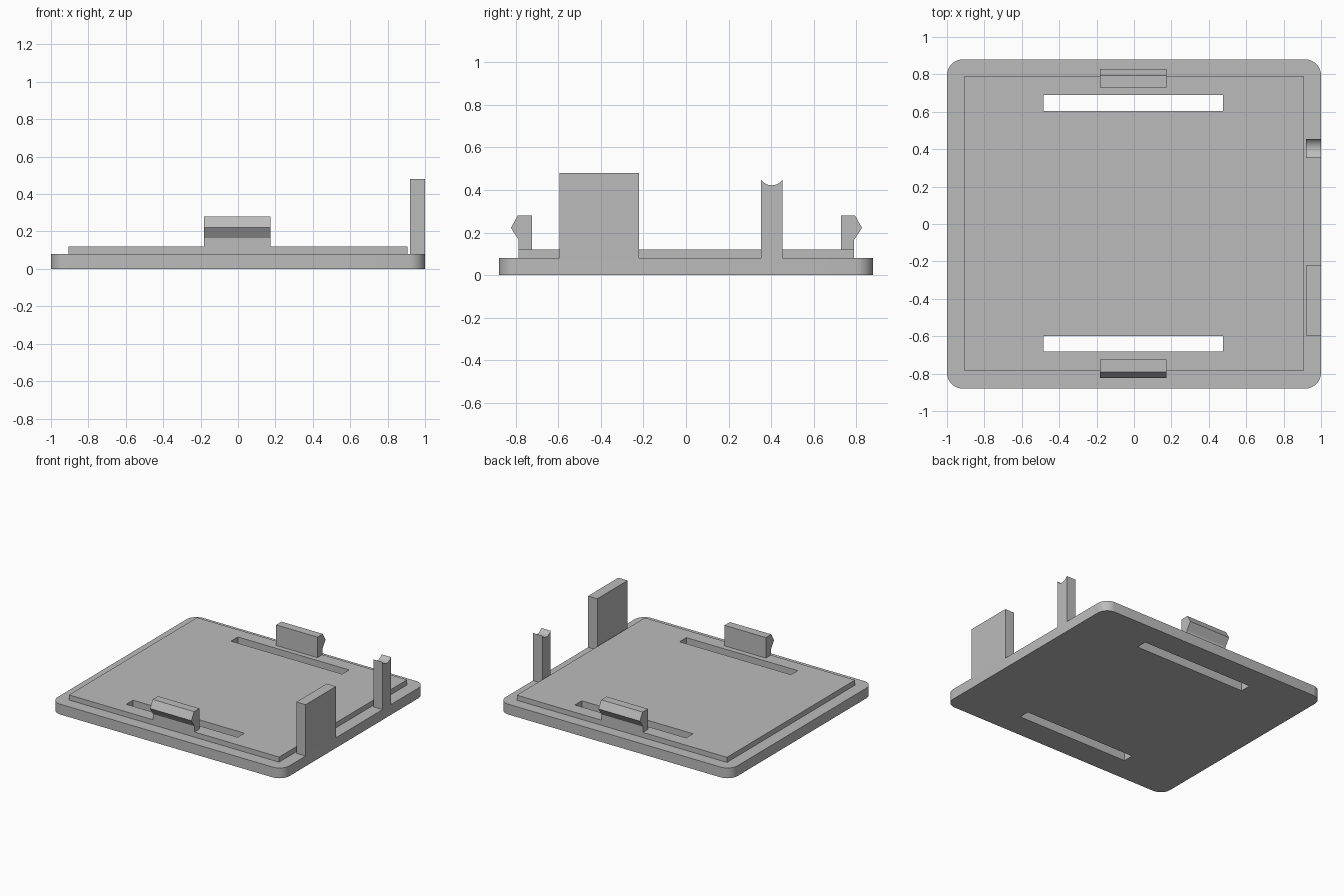
import bpy, bmesh, math
from mathutils import Vector

cube = bpy.data.objects.get("Cube")
if cube:
    bpy.data.objects.remove(cube, do_unlink=True)

grey = bpy.data.materials.new("light grey plastic")
grey.use_nodes = True
colour = (0.5, 0.5, 0.5, 1)
grey.diffuse_color = colour
grey.node_tree.nodes["Principled BSDF"].inputs["Base Color"].default_value = colour


def prism(name, profile, offset):
    """Extrude a closed 3D outline along an offset vector."""
    bm = bmesh.new()
    face = bm.faces.new([bm.verts.new(p) for p in profile])
    ext = bmesh.ops.extrude_face_region(bm, geom=[face], use_keep_orig=True)
    moved = [v for v in ext["geom"] if isinstance(v, bmesh.types.BMVert)]
    bmesh.ops.translate(bm, verts=moved, vec=Vector(offset))
    bmesh.ops.recalc_face_normals(bm, faces=bm.faces)
    mesh = bpy.data.meshes.new(name)
    bm.to_mesh(mesh)
    bm.free()
    mesh.materials.append(grey)
    obj = bpy.data.objects.new(name, mesh)
    bpy.context.collection.objects.link(obj)
    return obj


def box(name, x0, x1, y0, y1, z0, z1):
    outline = [(x0, y0, z0), (x1, y0, z0), (x1, y1, z0), (x0, y1, z0)]
    return prism(name, outline, (0, 0, z1 - z0))


def smooth(obj):
    bpy.ops.object.select_all(action="DESELECT")
    obj.select_set(True)
    bpy.context.view_layer.objects.active = obj
    bpy.ops.object.shade_smooth_by_angle(angle=math.radians(30))


BASE_TOP, PANEL_TOP = 0.08, 0.12
HALF_X, HALF_Y, RADIUS = 1.0, 0.88, 0.085

# Base plate with rounded corners
outline = []
for quarter, (sx, sy) in enumerate([(1, 1), (-1, 1), (-1, -1), (1, -1)]):
    for i in range(9):
        a = math.pi / 2 * (quarter + i / 8)
        outline.append((sx * (HALF_X - RADIUS) + RADIUS * math.cos(a),
                        sy * (HALF_Y - RADIUS) + RADIUS * math.sin(a), 0))
base = prism("base_plate", outline, (0, 0, BASE_TOP))

# Raised panel
panel = box("raised_panel", -0.907, 0.905, -0.787, 0.791, BASE_TOP, PANEL_TOP)

# Two long slots through plate and panel
for y0, y1 in [(0.605, 0.69), (-0.683, -0.6)]:
    cutter = box("slot_cutter", -0.485, 0.475, y0, y1, -0.1, 0.3)
    cutter.hide_render = True
    for part in (base, panel):
        bpy.context.view_layer.objects.active = part
        mod = part.modifiers.new("slot", "BOOLEAN")
        mod.operation = "DIFFERENCE"
        mod.solver = "EXACT"
        mod.object = cutter
        bpy.ops.object.modifier_apply(modifier=mod.name)
    bpy.data.objects.remove(cutter, do_unlink=True)
smooth(base)

# Snap clips with outward hooks
for name, side, shift in [("back_clip", 1, 0.002), ("front_clip", -1, -0.002)]:
    section = [(0.727, PANEL_TOP), (0.789, PANEL_TOP), (0.789, 0.165),
               (0.826, 0.222), (0.793, 0.28), (0.727, 0.28)]
    prism(name, [(-0.182, side * y + (shift if side > 0 else 0.002), z)
                 for y, z in section], (0.357, 0, 0))

# Tall tab on the left edge
box("side_tab", 0.92, 1.0, -0.595, -0.222, BASE_TOP, 0.48)

# Post with a cradle scooped into its top
y0, y1, rim, dip = 0.352, 0.455, 0.45, 0.028
mid, half = (y0 + y1) / 2, (y1 - y0) / 2
r = (half ** 2 + dip ** 2) / (2 * dip)
span = math.asin(half / r)
scoop = []
for i in range(13):
    a = span * (1 - i / 6)
    scoop.append((0.92, mid + r * math.sin(a), rim - dip + r * (1 - math.cos(a))))
post = prism("cradle_post",
             [(0.92, y0, BASE_TOP), (0.92, y1, BASE_TOP)] + scoop, (0.08, 0, 0))
smooth(post)
